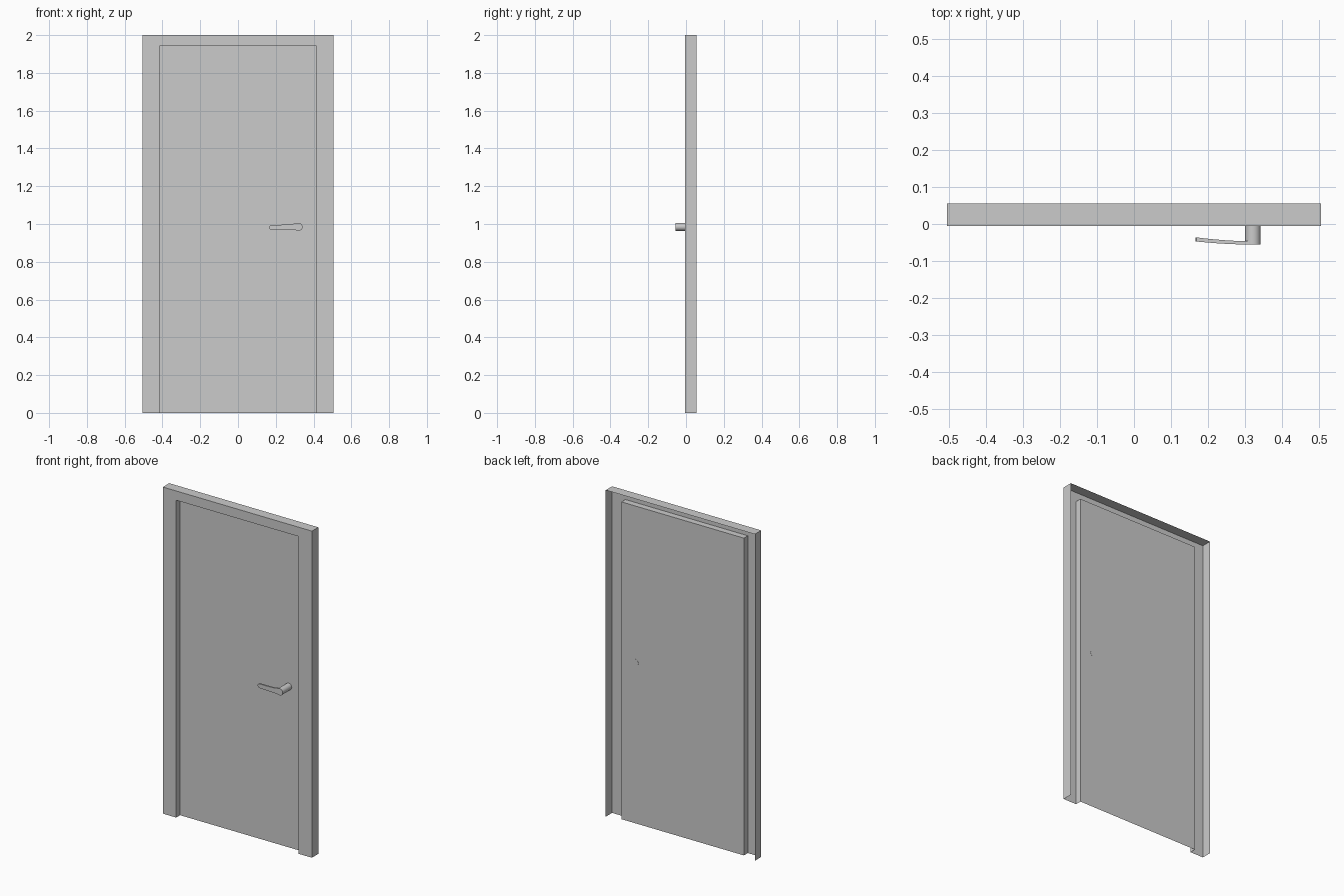
import bpy, bmesh, math

if "Cube" in bpy.data.objects:
    bpy.data.objects.remove(bpy.data.objects["Cube"])

Y_FRONT, Y_BACK, Y_PANEL = -0.006, 0.0555, 0.032
OPEN_X, OPEN_Z = 0.415, 1.943
OUT_X, OUT_Z = 0.505, 2.0
HX, HZ, HR, Y_TIP = 0.321, 0.985, 0.021, -0.0555


def loft(name, rings, closed=False, caps=False):
    """Skin consecutive point rings with quads."""
    bm = bmesh.new()
    vs = [[bm.verts.new(p) for p in r] for r in rings]
    n = len(vs[0])
    for a, b in zip(vs, vs[1:]):
        for i in range(n if closed else n - 1):
            j = (i + 1) % n
            bm.faces.new((a[i], a[j], b[j], b[i]))
    if caps:
        bm.faces.new(vs[0])
        bm.faces.new(vs[-1])
    bmesh.ops.recalc_face_normals(bm, faces=bm.faces)
    me = bpy.data.meshes.new(name)
    bm.to_mesh(me)
    bm.free()
    ob = bpy.data.objects.new(name, me)
    bpy.context.collection.objects.link(ob)
    return ob


def smooth(ob, angle=35):
    bpy.ops.object.select_all(action='DESELECT')
    ob.select_set(True)
    bpy.context.view_layer.objects.active = ob
    bpy.ops.object.shade_smooth_by_angle(angle=math.radians(angle))


def arch(x, z, y):
    return [(-x, y, 0), (-x, y, z), (x, y, z), (x, y, 0)]


# folded sheet frame: inner reveal, front face, outer flange (open at the back)
frame = loft("door_frame", [arch(OPEN_X, OPEN_Z, Y_PANEL), arch(OPEN_X, OPEN_Z, Y_FRONT),
                            arch(OUT_X, OUT_Z, Y_FRONT), arch(OUT_X, OUT_Z, Y_BACK)])
# thin sheet: make the front face towards -y
if frame.data.polygons[4].normal.y > 0:
    frame.data.flip_normals()

# door panel, a single sheet at the back of the reveal
panel = loft("door_panel", [[(-OPEN_X, Y_PANEL, 0), (OPEN_X, Y_PANEL, 0)],
                            [(-OPEN_X, Y_PANEL, OPEN_Z), (OPEN_X, Y_PANEL, OPEN_Z)]])
if panel.data.polygons[0].normal.y > 0:
    panel.data.flip_normals()


# round handle spindle, just showing through the panel
def circle(y, n=24):
    return [(HX + HR * math.cos(2 * math.pi * i / n), y, HZ + HR * math.sin(2 * math.pi * i / n))
            for i in range(n)]


smooth(loft("handle_spindle", [circle(Y_PANEL + 0.001), circle(Y_TIP)], closed=True, caps=True))

# lever: stations of x, centre z, half height, front y, thickness
stations = [(0.166, 0.981, 0.004, -0.047, 0.011),
            (0.169, 0.981, 0.009, -0.0474, 0.011),
            (0.176, 0.981, 0.012, -0.048, 0.011),
            (0.190, 0.981, 0.013, -0.0493, 0.0105),
            (0.220, 0.982, 0.0135, -0.0518, 0.010),
            (0.250, 0.983, 0.014, -0.0537, 0.0095),
            (0.280, 0.984, 0.0150, -0.0549, 0.009),
            (0.300, 0.985, 0.0175, -0.0553, 0.009),
            (0.312, 0.985, 0.0185, -0.0554, 0.009)]
smooth(loft("handle_lever",
            [[(x, y, z - h), (x, y, z + h), (x, y + t, z + h), (x, y + t, z - h)]
             for x, z, h, y, t in stations], closed=True, caps=True))
